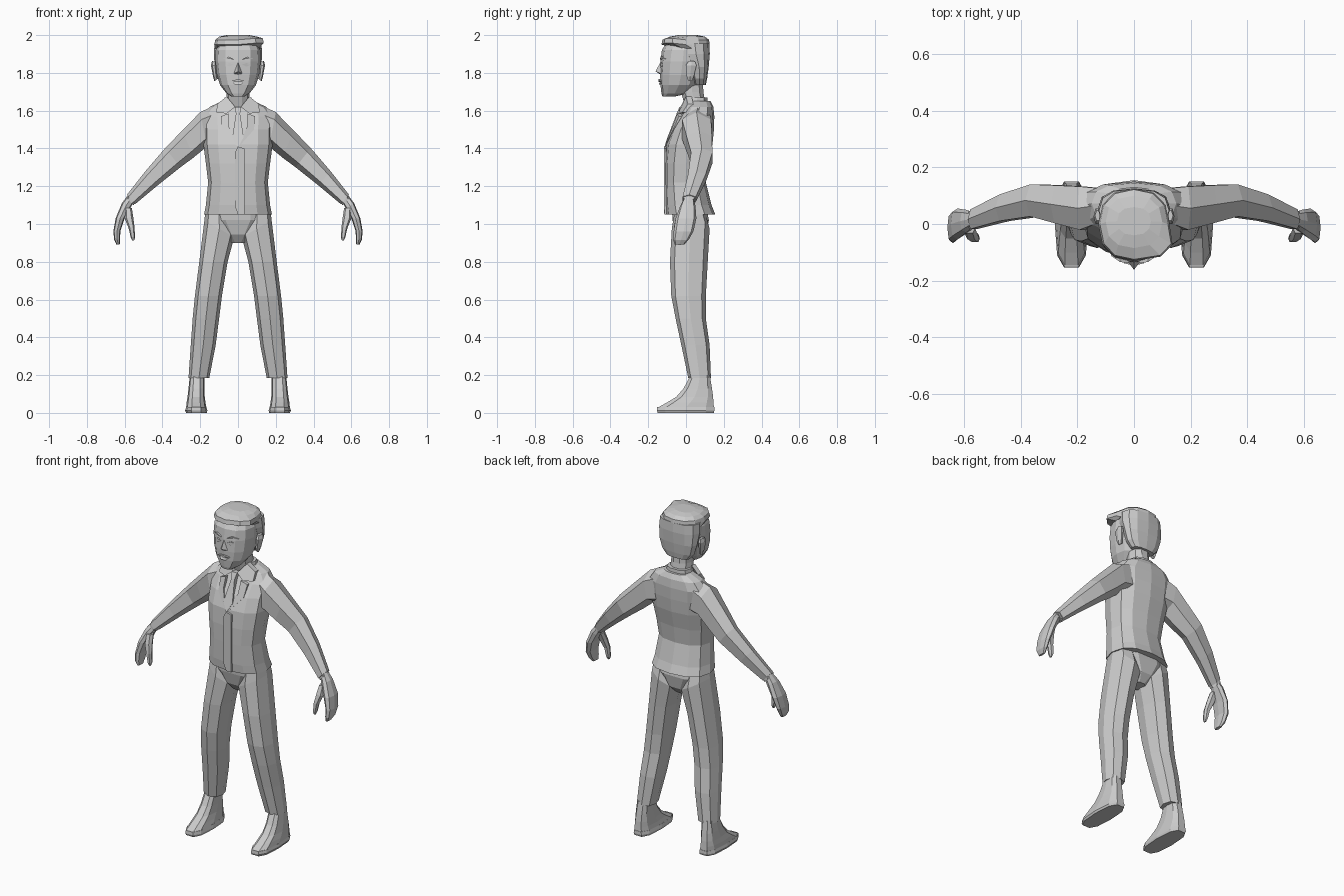
import bpy, bmesh, math
from mathutils import Vector

grey = bpy.data.materials.new("plain grey")
grey.diffuse_color = (0.6, 0.6, 0.6, 1)


def make(name, verts, faces):
    me = bpy.data.meshes.new(name)
    me.from_pydata([tuple(v) for v in verts], [], faces)
    bm = bmesh.new()
    bm.from_mesh(me)
    bmesh.ops.recalc_face_normals(bm, faces=bm.faces)
    bm.to_mesh(me)
    bm.free()
    me.materials.append(grey)
    ob = bpy.data.objects.new(name, me)
    bpy.context.collection.objects.link(ob)
    return ob


def ring(xa, za, xb, zb, yf, yb, n, p):
    """Rounded section through (xa, za) and (xb, zb), from yf to yb in depth."""
    pts = []
    for i in range(n):
        t = 2 * math.pi * i / n
        c, s = math.cos(t), math.sin(t)
        c = math.copysign(abs(c) ** p, c) if abs(c) > 1e-6 else 0
        s = math.copysign(abs(s) ** p, s) if abs(s) > 1e-6 else 0
        pts.append(Vector(((xa + xb) / 2 + c * (xb - xa) / 2, (yf + yb) / 2 + s * (yb - yf) / 2,
                           (za + zb) / 2 + c * (zb - za) / 2)))
    return pts


def loft(name, rows, n=8, p=0.8, sx=1):
    """Skin rows of (xa, za, xb, zb, yfront, yback)."""
    verts, faces = [], []
    for r in rows:
        verts += [Vector((v.x * sx, v.y, v.z)) for v in ring(*r, n, p)]
    for k in range(len(rows) - 1):
        for i in range(n):
            j = (i + 1) % n
            faces.append((k * n + i, k * n + j, k * n + n + j, k * n + n + i))
    faces += [tuple(range(n)), tuple(range(len(verts) - n, len(verts)))]
    return make(name, verts, faces)


def stack(name, rows, n=12, p=0.8):
    """Centred loft from (z, half width, yfront, yback)."""
    return loft(name, [(-h, z, h, z, f, b) for z, h, f, b in rows], n, p)


def plate(name, pts, depth=0.012, sx=1):
    """Thin slab, its outline given as (x, y, z), thickened backwards."""
    n = len(pts)
    verts = [(x * sx, y, z) for x, y, z in pts] + [(x * sx, y + depth, z) for x, y, z in pts]
    faces = [tuple(range(n)), tuple(range(n, 2 * n))]
    faces += [(i, (i + 1) % n, n + (i + 1) % n, n + i) for i in range(n)]
    return make(name, verts, faces)


# Jacket body, neck and trouser seat
stack("jacket", [(1.05, .18, -.105, .155), (1.10, .17, -.11, .135), (1.22, .158, -.112, .105),
                 (1.32, .17, -.112, .118), (1.42, .183, -.105, .14), (1.50, .185, -.075, .148),
                 (1.57, .19, -.03, .15), (1.62, .15, .0, .145), (1.65, .085, .02, .13)])
stack("shirt_collar", [(1.60, .085, -.01, .12), (1.67, .072, .005, .115)], 10)
stack("neck", [(1.60, .065, .0, .11), (1.70, .06, -.03, .095), (1.78, .06, -.03, .09)], 10, 0.9)
stack("trouser_seat", [(.90, .04, -.02, .07), (.945, .09, -.055, .11), (1.02, .168, -.075, .125),
                       (1.10, .165, -.08, .11)], 10)

# Head
stack("head", [(1.675, .035, -.125, -.06), (1.69, .06, -.13, .01), (1.735, .095, -.135, .06),
               (1.79, .112, -.137, .085), (1.86, .12, -.135, .1), (1.92, .118, -.128, .105),
               (1.965, .1, -.1, .095)], 12, 0.85)

# Hair: top cap with a swept fringe, and the back of the head
cap = stack("hair_top", [(1.93, .122, -.06, .122), (1.95, .126, -.13, .125), (1.975, .12, -.125, .122),
                         (1.992, .1, -.085, .10), (2.0, .06, -.04, .06)], 12, 0.85)
for v in cap.data.vertices:
    if v.co.x > .04 and v.co.y < -.03 and v.co.z < 1.98:
        v.co.x += .025
        v.co.z += .008
stack("hair_back", [(1.735, .075, .04, .105), (1.77, .105, .03, .112), (1.83, .123, .02, .12),
                    (1.90, .128, -.02, .126), (1.955, .124, -.03, .124)], 12, 0.8)

# Face
make("nose", [(0, -.130, 1.865), (-.024, -.13, 1.795), (.024, -.13, 1.795), (0, -.162, 1.808), (0, -.13, 1.788)],
     [(0, 1, 3), (0, 3, 2), (1, 4, 3), (4, 2, 3), (0, 2, 4, 1)])
plate("upper_lip", [(-.036, -.139, 1.757), (0, -.147, 1.768), (.036, -.139, 1.757), (0, -.146, 1.753)], .02)
plate("lower_lip", [(-.03, -.138, 1.75), (.03, -.138, 1.75), (.015, -.144, 1.738), (-.015, -.144, 1.738)], .02)

for s, side in ((1, "left"), (-1, "right")):
    plate(side + "_brow", [(.018, -.139, 1.87), (.05, -.134, 1.886), (.082, -.112, 1.874),
                           (.05, -.134, 1.874)], .03, s)
    plate(side + "_eye", [(.022, -.135, 1.843), (.045, -.134, 1.854), (.068, -.119, 1.843),
                          (.045, -.134, 1.833)], .02, s)
    loft(side + "_ear", [(.105, 1.77, .125, 1.755, .01, .035), (.112, 1.79, .132, 1.78, .0, .045),
                         (.115, 1.84, .143, 1.84, -.005, .06), (.115, 1.86, .138, 1.862, .01, .05)], 6, 1, s)

    # Sleeve: top edge, bottom edge, depth
    loft(side + "_sleeve", [(.10, 1.64, .08, 1.42, .01, .13), (.20, 1.592, .165, 1.41, -.03, .142),
                            (.295, 1.495, .235, 1.352, -.005, .145), (.385, 1.402, .305, 1.30, .02, .147),
                            (.49, 1.28, .425, 1.205, .005, .11), (.588, 1.155, .545, 1.105, -.022, .056)],
         6, 0.8, s)
    loft(side + "_cuff", [(.58, 1.16, .545, 1.115, -.018, .05), (.592, 1.14, .553, 1.098, -.018, .05)], 6, .8, s)

    # Mitten hand with thumb
    loft(side + "_hand", [(.585, 1.15, .555, 1.11, -.01, .042), (.615, 1.11, .57, 1.085, -.03, .05),
                          (.648, 1.03, .60, 1.03, -.055, .055), (.66, .96, .622, .965, -.065, .04),
                          (.655, .915, .625, .92, -.068, .015), (.642, .89, .625, .893, -.06, -.01)], 8, .75, s)
    loft(side + "_thumb", [(.60, 1.085, .562, 1.085, -.035, .01), (.60, 1.03, .555, 1.04, -.055, -.01),
                           (.58, .98, .548, .985, -.066, -.03), (.568, .93, .545, .93, -.066, -.035),
                           (.56, .912, .55, .912, -.06, -.045)], 6, .8, s)

    # Trouser leg
    loft(side + "_trouser_leg", [(.17, 1.09, .03, 1.04, -.06, .10), (.178, 1.02, .02, .93, -.075, .125),
                                 (.205, .80, .055, .80, -.085, .115), (.228, .62, .085, .62, -.078, .105),
                                 (.24, .50, .10, .50, -.055, .105), (.25, .36, .118, .36, -.025, .125),
                                 (.262, .185, .152, .185, .012, .132)], 8, .8, s)

    # Shoe: toe, instep and heel skinned from sole to ankle
    loft(side + "_shoe_sole", [(.275, 0, .165, 0, -.155, .152), (.28, .012, .162, .012, -.16, .156),
                               (.275, .03, .167, .03, -.158, .155)], 10, .7, s)
    loft(side + "_shoe", [(.275, .028, .167, .028, -.155, .153), (.272, .055, .172, .055, -.105, .15),
                          (.267, .085, .176, .085, -.055, .147), (.262, .13, .178, .13, -.015, .14),
                          (.255, .20, .178, .20, .022, .128)], 10, .7, s)

    # Shirt collar wing and jacket lapel
    plate(side + "_collar_wing", [(.015, -.03, 1.62), (.06, .0, 1.675), (.11, .01, 1.635), (.115, -.02, 1.59),
                                  (.06, -.04, 1.585)], .03, s)
    plate(side + "_lapel", [(.005, -.112, 1.41), (.05, -.07, 1.52), (.05, -.046, 1.585), (.09, -.038, 1.57),
                            (.085, -.068, 1.50)], .02, s)

# Tie and the overlapping front edge of the jacket
plate("tie_knot", [(-.018, -.034, 1.62), (.018, -.034, 1.62), (.011, -.05, 1.585), (-.011, -.05, 1.585)], .03)
plate("tie", [(-.01, -.048, 1.588), (.01, -.048, 1.588), (.03, -.098, 1.46), (0, -.115, 1.405),
              (-.03, -.098, 1.46)], .03)
plate("jacket_overlap", [(-.015, -.116, 1.38), (0, -.116, 1.41), (.035, -.117, 1.40), (.035, -.115, 1.05),
                         (0, -.115, 1.05), (-.015, -.116, 1.09)], .012)
